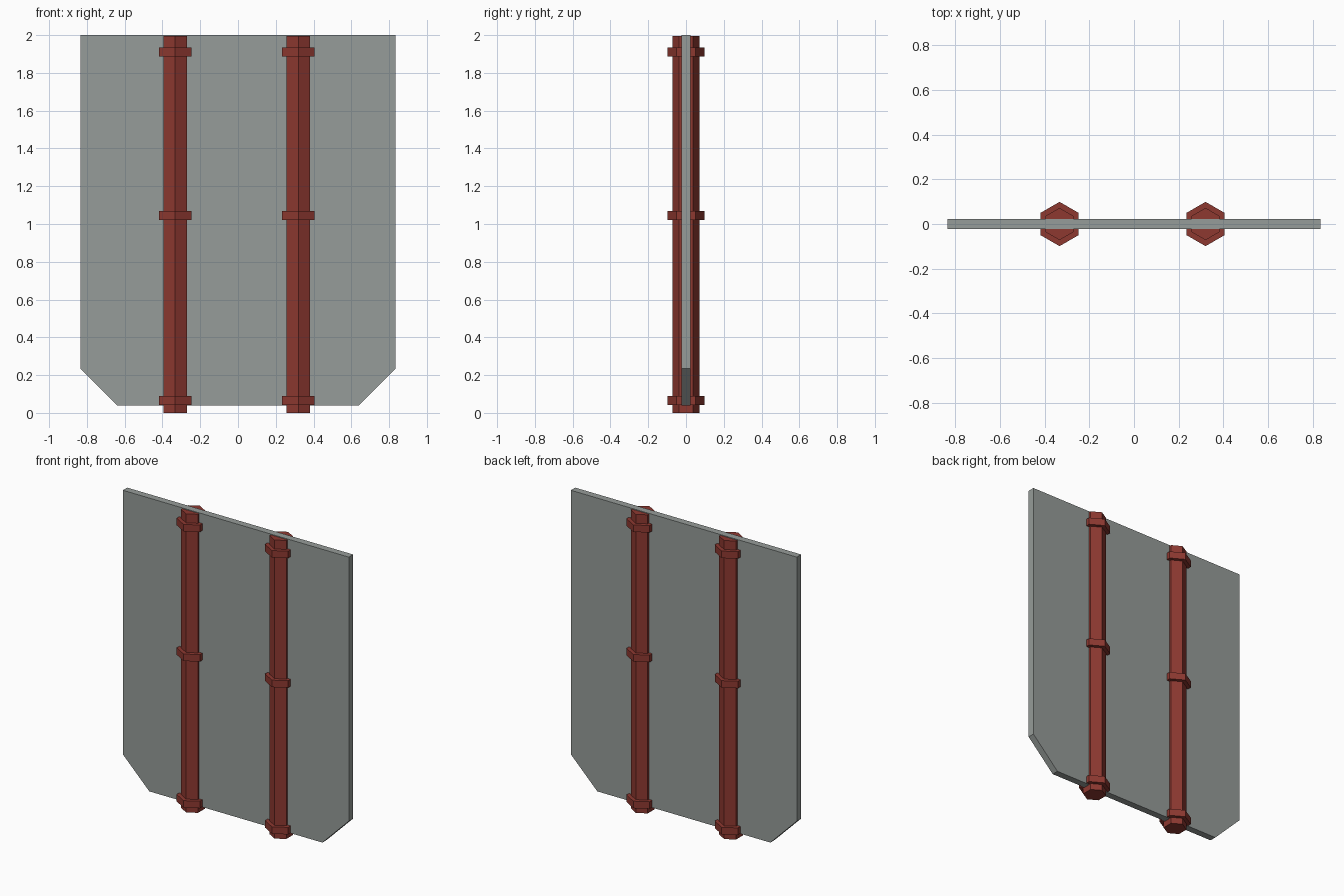
import bpy, bmesh, math

if "Cube" in bpy.data.objects:
    bpy.data.objects.remove(bpy.data.objects["Cube"])


def material(name, rgb):
    m = bpy.data.materials.new(name)
    m.diffuse_color = (*rgb, 1.0)
    m.use_nodes = True
    m.node_tree.nodes["Principled BSDF"].inputs["Base Color"].default_value = m.diffuse_color
    return m


GREY = material("grey_panel", (0.305, 0.333, 0.319))
RUST = material("rust_red", (0.27, 0.04, 0.03))


def prism(name, outline, axis, mat):
    """Extrude a closed 3D outline along the axis vector."""
    bm = bmesh.new()
    face = bm.faces.new([bm.verts.new(p) for p in outline])
    ext = bmesh.ops.extrude_face_region(bm, geom=[face], use_keep_orig=True)
    verts = [g for g in ext["geom"] if isinstance(g, bmesh.types.BMVert)]
    bmesh.ops.translate(bm, verts=verts, vec=axis)
    bmesh.ops.recalc_face_normals(bm, faces=bm.faces)
    mesh = bpy.data.meshes.new(name)
    bm.to_mesh(mesh)
    bm.free()
    mesh.materials.append(mat)
    obj = bpy.data.objects.new(name, mesh)
    bpy.context.collection.objects.link(obj)
    return obj


def hex_prism(name, x, radius, z0, z1):
    """Upright hexagonal bar with corners pointing front and back."""
    pts = [(x + radius * math.sin(math.radians(60 * i)),
            radius * math.cos(math.radians(60 * i)), z0) for i in range(6)]
    return prism(name, pts, (0, 0, z1 - z0), RUST)


# Panel with clipped lower corners
half = [(0.64, 0.04), (0.835, 0.235), (0.835, 2.0)]
profile = half + [(-x, z) for x, z in reversed(half)]
prism("panel", [(x, -0.023, z) for x, z in profile], (0, 0.046, 0), GREY)

# Two hexagonal posts, each with three collars
for side, x in (("left", -0.333), ("right", 0.32)):
    hex_prism(f"{side}_post", x, 0.072, 0.0, 1.995)
    for level, z in (("lower", 0.042), ("middle", 1.022), ("upper", 1.888)):
        hex_prism(f"{side}_{level}_collar", x, 0.099, z, z + 0.047)
